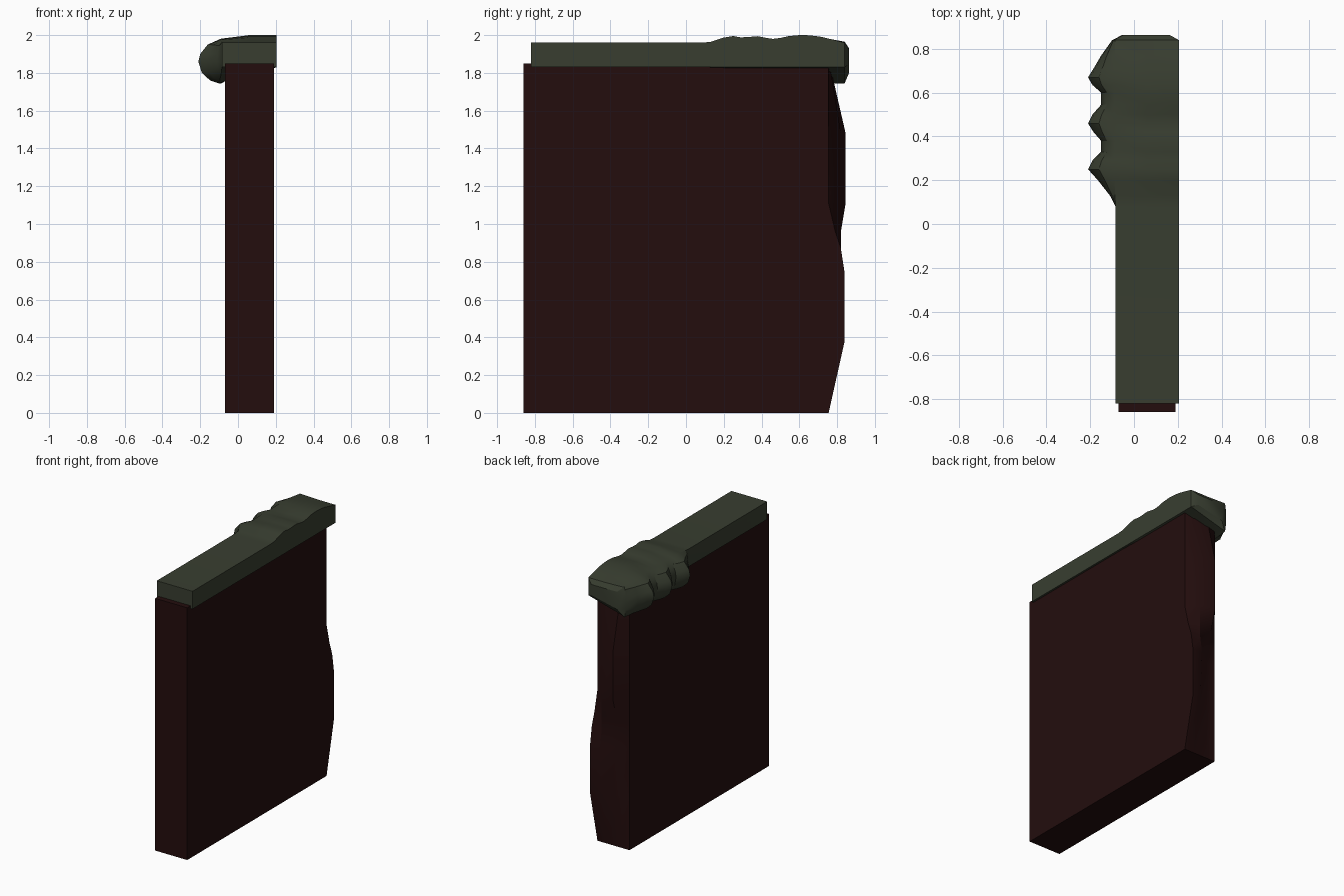
import bpy, bmesh

if "Cube" in bpy.data.objects:
    bpy.data.objects.remove(bpy.data.objects["Cube"])


def material(name, rgb):
    m = bpy.data.materials.new(name)
    m.diffuse_color = (*rgb, 1)
    m.use_nodes = True
    m.node_tree.nodes["Principled BSDF"].inputs["Base Color"].default_value = m.diffuse_color
    return m


def loft(name, rings, mat):
    """Skin a list of equal-length rings and close both ends."""
    bm = bmesh.new()
    vs = [[bm.verts.new(p) for p in ring] for ring in rings]
    n = len(vs[0])
    for a, b in zip(vs, vs[1:]):
        for i in range(n):
            j = (i + 1) % n
            bm.faces.new((a[i], a[j], b[j], b[i]))
    bm.faces.new(vs[0])
    bm.faces.new(vs[-1])
    bmesh.ops.recalc_face_normals(bm, faces=bm.faces)
    me = bpy.data.meshes.new(name)
    bm.to_mesh(me)
    bm.free()
    me.materials.append(mat)
    ob = bpy.data.objects.new(name, me)
    bpy.context.collection.objects.link(ob)
    bpy.ops.object.select_all(action='DESELECT')
    ob.select_set(True)
    bpy.context.view_layer.objects.active = ob
    bpy.ops.object.shade_smooth_by_angle()
    return ob


def lerp(a, b, t):
    return a + (b - a) * t


red = material("dark red brown", (0.017, 0.004, 0.004))
green = material("dark moss green", (0.040, 0.048, 0.030))

# Wall slab: horizontal sections; the back end bulges (z, y at three columns)
E = 0.755
levels = [
    (0.00, E, E, E), (0.38, E, 0.82, 0.84), (0.74, E, 0.84, 0.84),
    (0.87, 0.77, 0.82, 0.82), (0.96, 0.80, 0.82, 0.79),
    (1.11, 0.845, 0.82, E), (1.48, 0.845, 0.82, E), (1.85, 0.76, 0.76, E),
]
loft("wall", [[(-0.07, -0.86, z), (0.19, -0.86, z), (0.19, c, z),
               (0.11, b, z), (0.0, a, z), (-0.07, E, z)]
              for z, a, b, c in levels], red)

# Overhanging edge profile: (reach fraction, z when plain, z when drooping)
edge = [(0.05, 1.96, 1.965), (0.6, 1.94, 1.95), (0.92, 1.90, 1.90),
        (1, 1.86, 1.86), (0.85, 1.85, 1.80), (0.5, 1.84, 1.76),
        (0.15, 1.83, 1.745)]


def cap_ring(y, reach, h, t):
    pts = [(0.205, 1.83), (0.205, 1.96 + h), (0.06, 1.96 + h)]
    for i, (f, z0, z1) in enumerate(edge):
        z = lerp(z0, z1, t) + (0.4 * h if i == 0 else 0)
        pts.append((lerp(-0.085, reach, f), z))
    pts.append((-0.07, lerp(1.83, 1.755, t)))
    return [(x, y, z) for x, z in pts]


# Cap: sections along y (y, left reach, top rise, droop)
rows = [
    (-0.82, -0.085, 0, 0), (0.08, -0.085, 0, 0), (0.13, -0.11, 0.004, 0.4),
    (0.20, -0.165, 0.027, 0.85), (0.25, -0.21, 0.035, 1),
    (0.29, -0.19, 0.028, 1), (0.33, -0.15, 0.03, 0.95),
    (0.38, -0.15, 0.034, 0.95), (0.42, -0.185, 0.026, 1),
    (0.46, -0.21, 0.02, 1), (0.50, -0.19, 0.025, 1),
    (0.545, -0.15, 0.035, 0.95), (0.60, -0.15, 0.04, 0.95),
    (0.635, -0.19, 0.04, 1), (0.67, -0.21, 0.037, 1),
    (0.71, -0.185, 0.032, 1), (0.77, -0.15, 0.018, 1), (0.84, -0.10, 0, 1),
]
rings = [cap_ring(*r) for r in rows]
# Rounded back end: last ring shrunk toward its centre
rings.append([(0.06 + (x - 0.06) * 0.72, 0.863, 1.88 + (z - 1.88) * 0.6)
              for x, y, z in rings[-1]])
loft("cap", rings, green)
